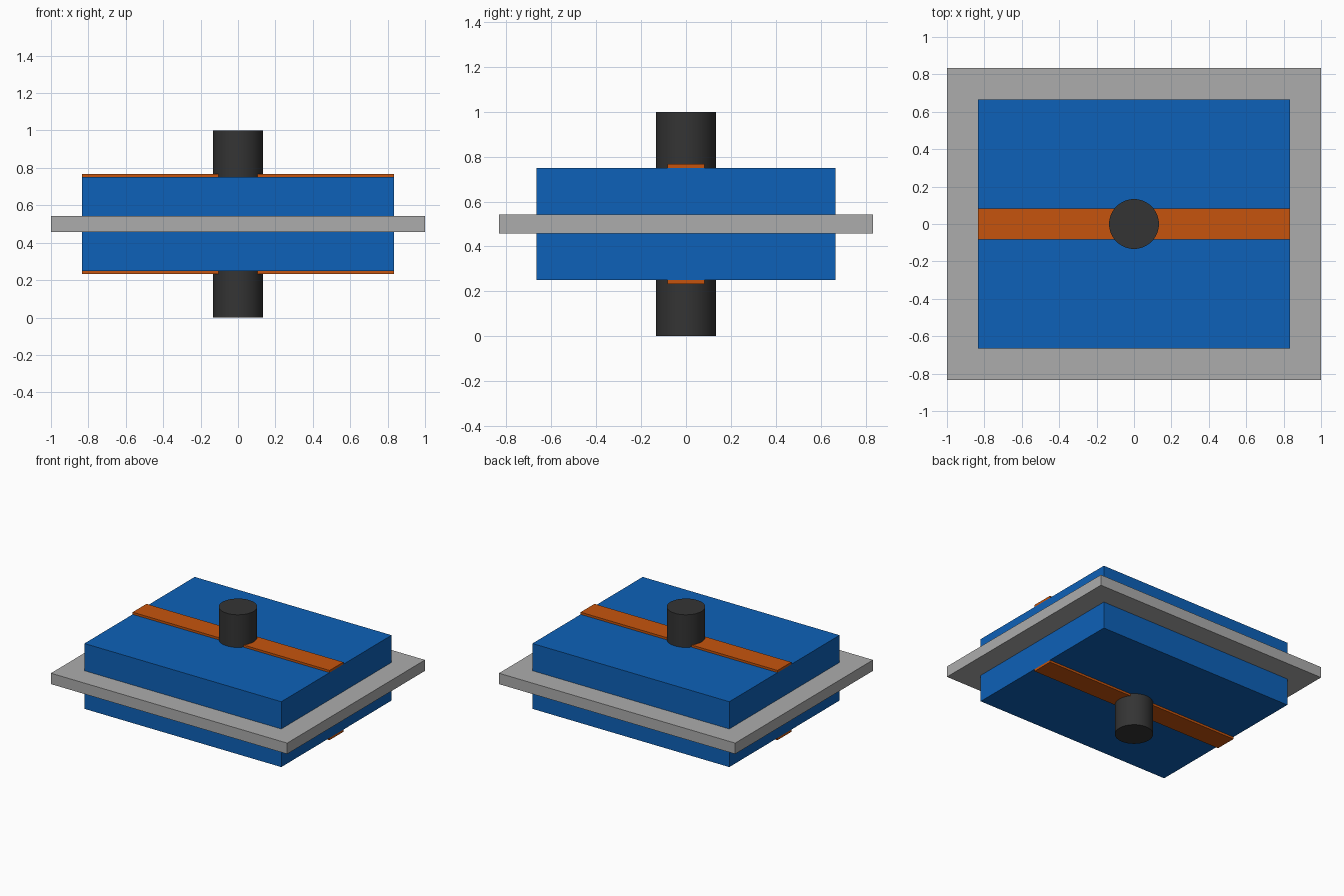
import bpy, math

if "Cube" in bpy.data.objects:
    bpy.data.objects.remove(bpy.data.objects["Cube"])


def linear(c):
    c /= 255
    return c / 12.92 if c <= 0.04045 else ((c + 0.055) / 1.055) ** 2.4


def material(name, r, g, b):
    m = bpy.data.materials.new(name)
    m.diffuse_color = (linear(r), linear(g), linear(b), 1)
    m.use_nodes = True
    m.node_tree.nodes["Principled BSDF"].inputs["Base Color"].default_value = m.diffuse_color
    return m


blue = material("blue", 13, 97, 184)
orange = material("orange", 198, 84, 13)
grey = material("light grey", 172, 172, 172)
dark = material("dark grey", 52, 52, 52)


def finish(obj, name, mat):
    obj.name = name
    obj.data.materials.append(mat)


def box(name, size, z, mat):
    bpy.ops.mesh.primitive_cube_add(size=1, location=(0, 0, z))
    obj = bpy.context.object
    obj.scale = size
    bpy.ops.object.transform_apply(location=False, rotation=False, scale=True)
    finish(obj, name, mat)


# Main block with a thin flange around its middle
box("body", (5 / 3, 4 / 3, 0.5), 0.5, blue)
box("flange", (2, 5 / 3, 1 / 12), 0.5, grey)

# Raised strips across the top and bottom faces
STRIP = 1 / 60
for name, side in (("top_strip", 1), ("bottom_strip", -1)):
    box(name, (5 / 3, 1 / 6, STRIP), 0.5 + side * (0.25 + STRIP / 2), orange)

# Shaft through the middle
bpy.ops.mesh.primitive_cylinder_add(vertices=48, radius=2 / 15, depth=1, location=(0, 0, 0.5))
finish(bpy.context.object, "shaft", dark)
bpy.ops.object.shade_smooth_by_angle(angle=math.radians(30))
